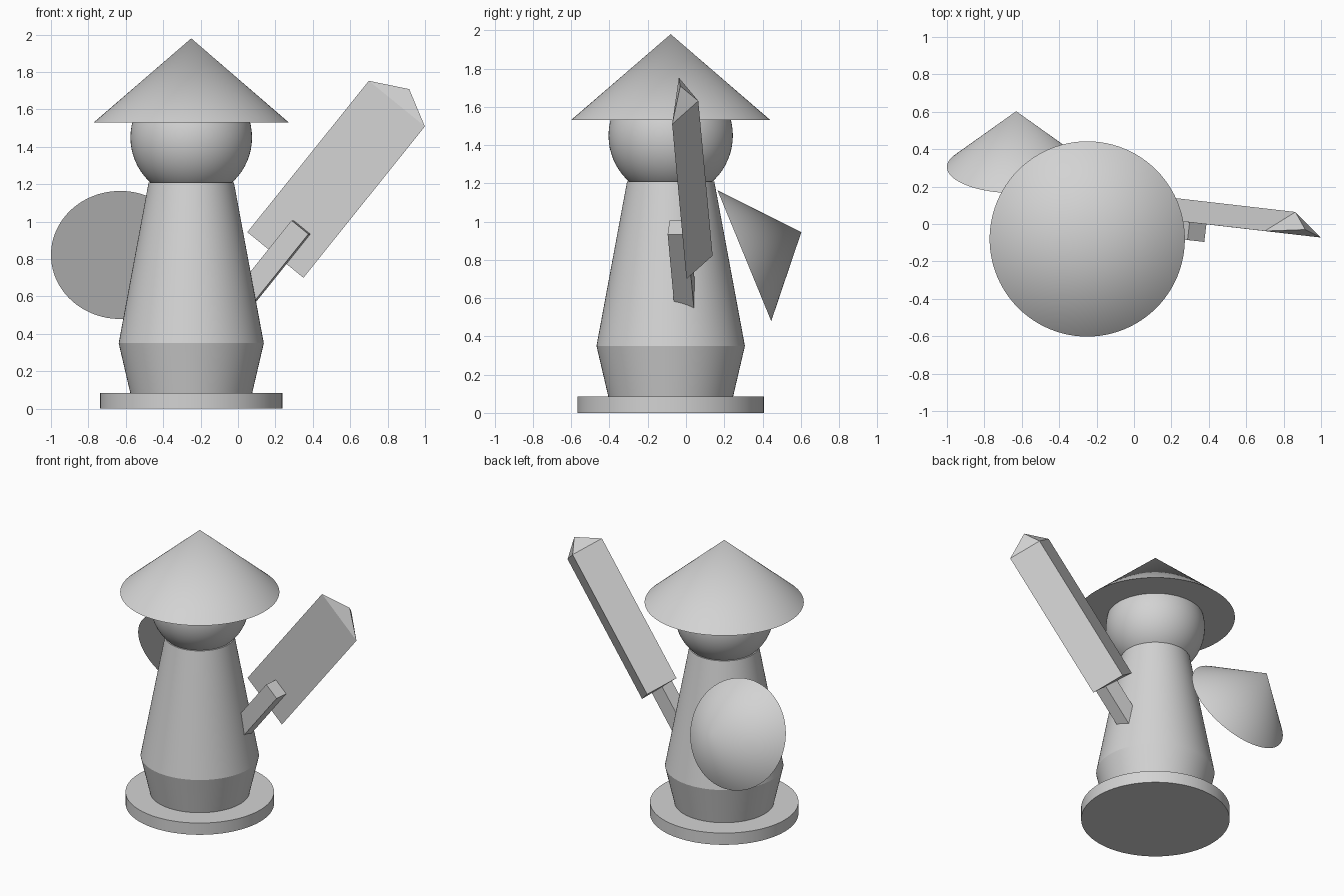
import bpy, bmesh, math
from mathutils import Matrix, Vector

if "Cube" in bpy.data.objects:
    bpy.data.objects.remove(bpy.data.objects["Cube"], do_unlink=True)

GREY = (0.65, 0.65, 0.65, 1)
grey = bpy.data.materials.new("light grey")
grey.use_nodes = True
grey.diffuse_color = GREY
grey.node_tree.nodes["Principled BSDF"].inputs["Base Color"].default_value = GREY


def finish(name, bm, matrix, smooth=False):
    bmesh.ops.recalc_face_normals(bm, faces=bm.faces)
    mesh = bpy.data.meshes.new(name)
    bm.to_mesh(mesh)
    bm.free()
    mesh.materials.append(grey)
    if smooth:
        mesh.shade_smooth()
        mesh.set_sharp_from_angle(angle=math.radians(20))
    obj = bpy.data.objects.new(name, mesh)
    obj.matrix_world = matrix
    bpy.context.collection.objects.link(obj)
    return obj


def lathe(name, profile, matrix, steps=96):
    """Spin a (radius, height) profile around local z."""
    bm = bmesh.new()
    verts = [bm.verts.new((r, 0, z)) for r, z in profile]
    edges = [bm.edges.new(pair) for pair in zip(verts, verts[1:])]
    bmesh.ops.spin(bm, geom=verts + edges, cent=(0, 0, 0), axis=(0, 0, 1),
                   angle=math.tau, steps=steps, use_merge=False)
    bmesh.ops.remove_doubles(bm, verts=bm.verts, dist=1e-4)
    return finish(name, bm, matrix, smooth=True)


def prism(name, section, length, matrix, tip=0.0):
    """Extrude a section along local z, with an optional pointed end."""
    bm = bmesh.new()
    low = [bm.verts.new((x, y, 0)) for x, y in section]
    high = [bm.verts.new((x, y, length)) for x, y in section]
    bm.faces.new(low)
    n = len(section)
    for i in range(n):
        j = (i + 1) % n
        bm.faces.new((low[i], low[j], high[j], high[i]))
    top = bm.faces.new(high)
    if tip:
        point = top.calc_center_median() + Vector((0, 0, tip))
        bmesh.ops.translate(bm, verts=bmesh.ops.poke(bm, faces=[top])["verts"],
                            vec=point - Vector((point.x, point.y, length)))
    return finish(name, bm, matrix)


# Upright figure: base, body, head and hat share one axis
axis = Matrix.Translation((-0.25, -0.08, 0))
lathe("base", [(0, 0), (0.487, 0), (0.487, 0.085), (0, 0.085)], axis)
lathe("body", [(0, 0.08), (0.325, 0.08), (0.388, 0.35), (0.228, 1.21), (0, 1.21)], axis)
head_arc = [(0.325 * math.sin(a), 1.45 - 0.325 * math.cos(a))
            for a in (math.pi * i / 32 for i in range(33))]
lathe("head", head_arc, axis)
lathe("hat", [(0, 1.53), (0.522, 1.53), (0, 1.98)], axis)

# Cone tilted behind the right shoulder
tilt = Vector((0, 0.925, 0.38)).to_track_quat('Z', 'Y').to_matrix().to_4x4()
lathe("back_cone", [(0, 0), (0.37, 0), (0, 0.322)],
      Matrix.Translation((-0.63, 0.305, 0.822)) @ tilt)

# Frame of the raised blade: z along it, x across it, y through it
along = Vector((0.65, -0.075, 0.81)).normalized()
across = Vector((0.30, -0.035, -0.245))
across = (across - across.dot(along) * along).normalized()
through = along.cross(across)
frame = Matrix((across, through, along)).transposed().to_4x4()

prism("blade", [(-0.194, 0), (0.194, 0), (0, 0.12)], 1.04,
      Matrix.Translation((0.20, 0.02, 0.822)) @ frame, tip=0.1)

# Square arm running from inside the body to the blade
grip_end = Vector((0.337, -0.04, 0.97))
w, d, arm_length = 0.058, 0.051, 0.6
prism("arm", [(-w, -d), (w, -d), (w, d), (-w, d)], arm_length,
      Matrix.Translation(grip_end - along * arm_length) @ frame)
